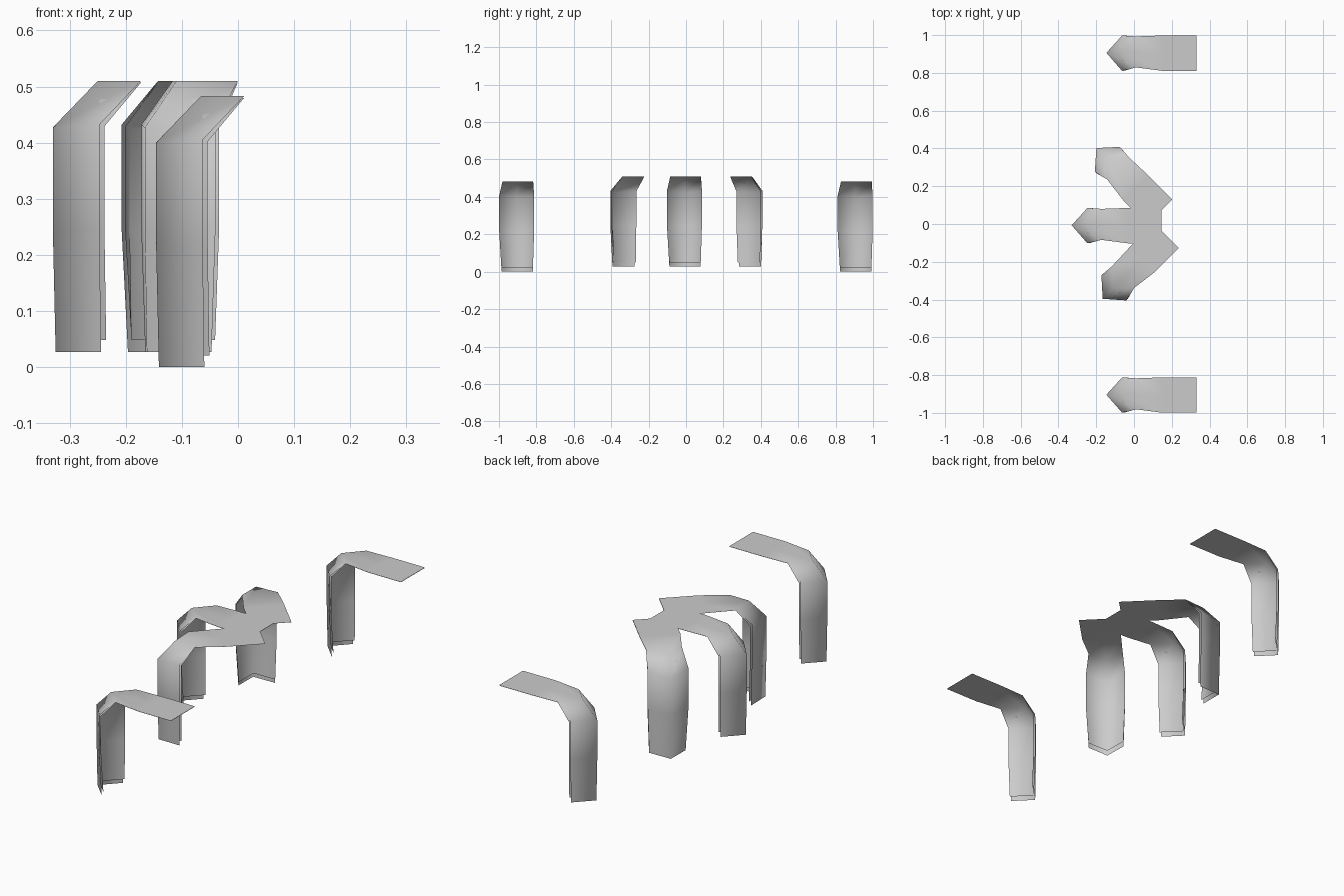
import bpy
from math import radians

if "Cube" in bpy.data.objects:
    bpy.data.objects.remove(bpy.data.objects["Cube"])

# Rows down one spill sheet, each (near edge, centre ridge, far edge), ridge at local origin
ROWS = [
    [(0.086, -0.082, 0.0), (0.005, 0.0, 0.0), (0.086, 0.085, 0.0)],
    [(0.083, -0.095, 0.22), (0.0, 0.0, 0.22), (0.083, 0.092, 0.22)],
    [(0.083, -0.095, 0.405), (0.0, 0.0, 0.40), (0.083, 0.092, 0.405)],
    [(0.157, -0.077, 0.483), (0.08, 0.0, 0.483), (0.157, 0.087, 0.483)],
    [(0.295, -0.095, 0.483), (0.295, 0.0, 0.483), (0.295, 0.092, 0.483)],
    [(0.476, -0.095, 0.483), (0.476, 0.0, 0.483), (0.476, 0.092, 0.483)],
]


def sheet_mesh():
    verts, faces = [], []
    for inner in (False, True):
        base = len(verts)
        for r, row in enumerate(ROWS):
            for x, y, z in row:
                if inner:
                    # inner skin sits just behind the outer one and stops short
                    x += 0.009 if r < 3 else 0.0
                    z = 0.021 if r == 0 else z - 0.003
                verts.append((x, y, z))
        for r in range(len(ROWS) - 1):
            for c in range(2):
                a = base + r * 3 + c
                f = (a, a + 3, a + 4, a + 1)
                faces.append(f if inner else f[::-1])
    mesh = bpy.data.meshes.new("spill_sheet")
    mesh.from_pydata(verts, [], faces)
    # outer skin should face down the flow (-x)
    if mesh.polygons[0].normal.x > 0:
        mesh.flip_normals()
    mesh.shade_smooth()
    return mesh


# Five copies: three fanned from the middle, two separate ones at the sides
sheet = sheet_mesh()
for name, loc, turn in [
    ("centre_spill", (-0.33, -0.007, 0.027), 0),
    ("back_spill", (-0.199, 0.402, 0.027), -45),
    ("front_spill", (-0.166, -0.396, 0.027), 45),
    ("far_side_spill", (-0.146, 0.906, 0.0), 0),
    ("near_side_spill", (-0.146, -0.904, 0.0), 0),
]:
    ob = bpy.data.objects.new(name, sheet)
    ob.location = loc
    ob.rotation_euler.z = radians(turn)
    bpy.context.collection.objects.link(ob)
